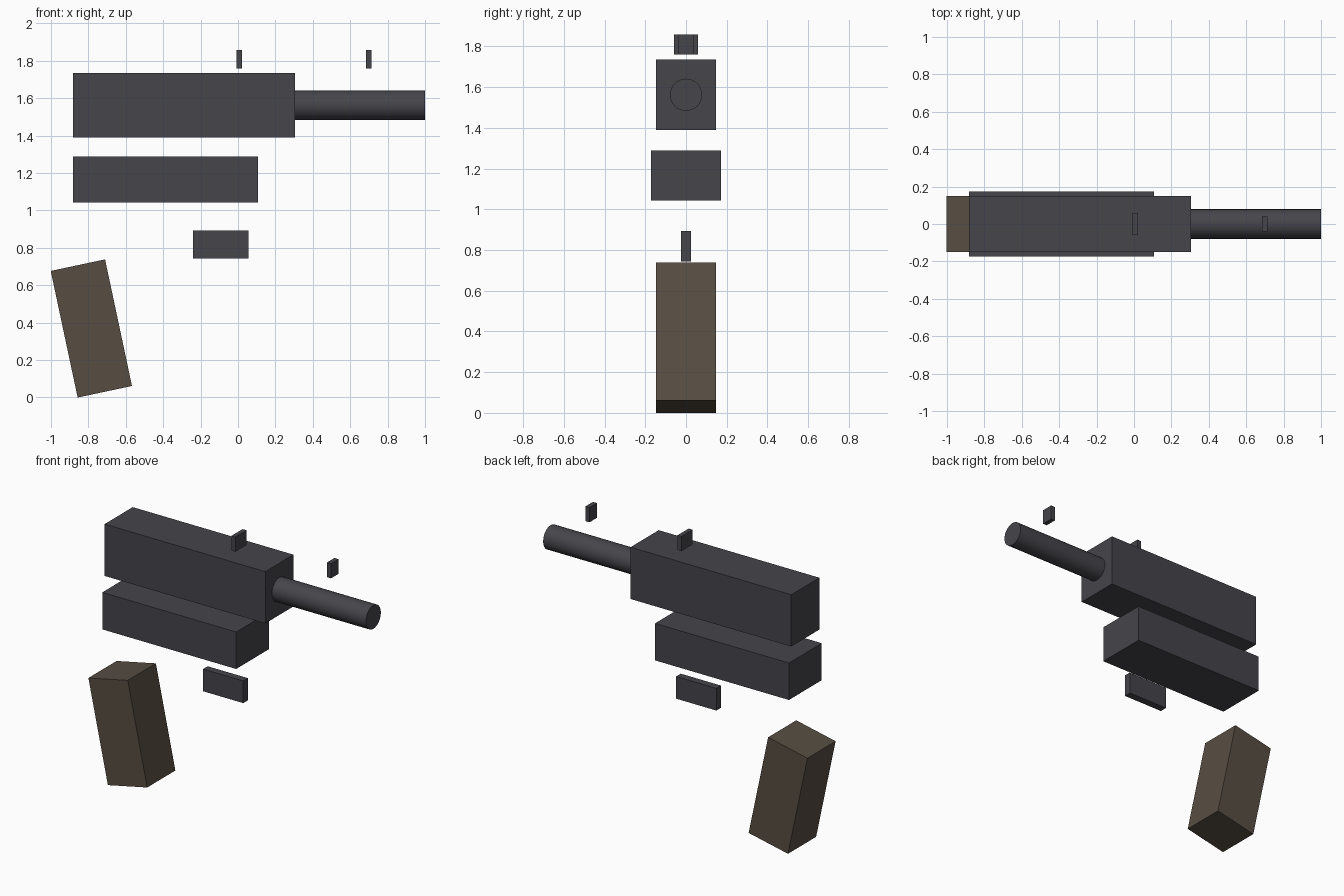
import bpy
import math

if "Cube" in bpy.data.objects:
    bpy.data.objects.remove(bpy.data.objects["Cube"])


def material(name, color):
    m = bpy.data.materials.new(name)
    m.diffuse_color = (*color, 1)
    m.use_nodes = True
    m.node_tree.nodes["Principled BSDF"].inputs["Base Color"].default_value = m.diffuse_color
    return m


METAL = material("dark_metal", (0.06, 0.06, 0.07))
GRIP = material("brown_grip", (0.095, 0.075, 0.055))


def box(name, center, size, mat=METAL, tilt=0):
    bpy.ops.mesh.primitive_cube_add(size=1, location=center)
    ob = bpy.context.object
    ob.name = name
    ob.scale = size
    ob.rotation_euler.y = math.radians(tilt)
    ob.data.materials.append(mat)
    return ob


# Main body blocks, stacked as an exploded assembly
box("upper_body", (-0.288, 0, 1.563), (1.187, 0.297, 0.346))
box("lower_frame", (-0.387, 0, 1.166), (0.989, 0.346, 0.247))
box("lower_tab", (-0.093, 0, 0.818), (0.297, 0.049, 0.148))

# Tilted handle
box("handle", (-0.784, 0, 0.369), (0.297, 0.297, 0.692), GRIP, tilt=-12)

# Small plates floating above the body and barrel
for name, x, width in (("rear_plate", 0.007, 0.119), ("front_plate", 0.70, 0.079)):
    box(name, (x, 0, 1.808), (0.03, width, 0.098))

# Barrel
x0, x1 = 0.30, 1.0
bpy.ops.mesh.primitive_cylinder_add(vertices=32, radius=0.079, depth=x1 - x0,
                                    location=((x0 + x1) / 2, 0, 1.562),
                                    rotation=(0, math.pi / 2, 0))
barrel = bpy.context.object
barrel.name = "barrel"
barrel.data.materials.append(METAL)
bpy.ops.object.shade_smooth_by_angle(angle=math.radians(30))
